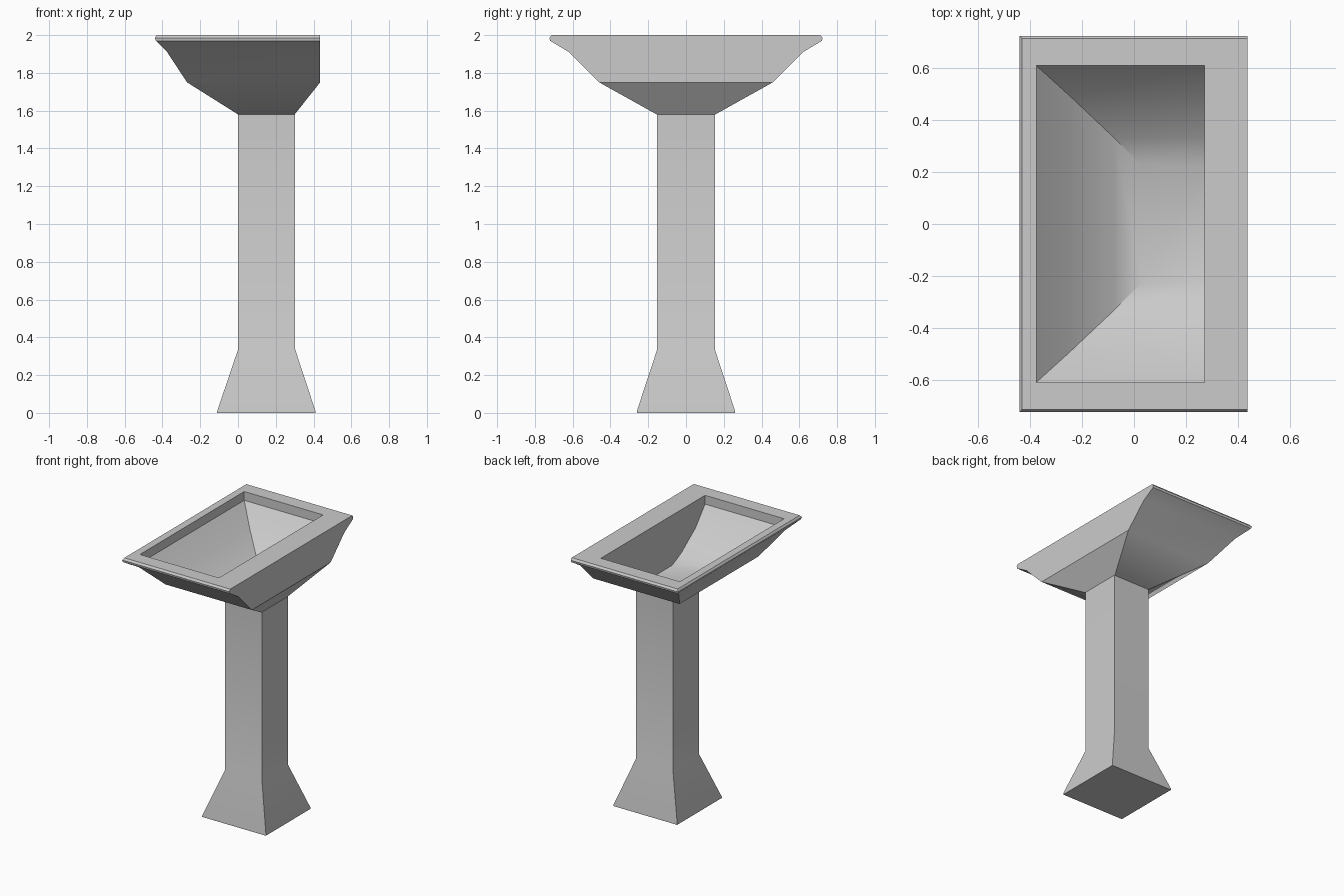
import bpy, bmesh, math

if "Cube" in bpy.data.objects:
    bpy.data.objects.remove(bpy.data.objects["Cube"])


def loft(name, rings):
    """Skin rectangular rings (x_min, x_max, half_depth, z) and cap both ends."""
    bm = bmesh.new()
    loops = []
    for x0, x1, hy, z in rings:
        corners = [(x0, -hy), (x1, -hy), (x1, hy), (x0, hy)]
        loops.append([bm.verts.new((x, y, z)) for x, y in corners])
    for a, b in zip(loops, loops[1:]):
        for i in range(4):
            j = (i + 1) % 4
            bm.faces.new((a[i], a[j], b[j], b[i]))
    bm.faces.new(loops[0][::-1])
    bm.faces.new(loops[-1])
    bmesh.ops.recalc_face_normals(bm, faces=bm.faces)
    mesh = bpy.data.meshes.new(name)
    bm.to_mesh(mesh)
    bm.free()
    obj = bpy.data.objects.new(name, mesh)
    bpy.context.collection.objects.link(obj)
    bpy.ops.object.select_all(action='DESELECT')
    obj.select_set(True)
    bpy.context.view_layer.objects.active = obj
    bpy.ops.object.shade_smooth_by_angle(angle=math.radians(30))
    return obj


# Basin: stepped underside, rolled rim, then the recessed bowl with a flat wall side
loft("basin", [
    (0.00, 0.30, 0.155, 1.58),
    (-0.27, 0.435, 0.46, 1.75),
    (-0.375, 0.435, 0.62, 1.91),
    (-0.435, 0.435, 0.72, 1.97),
    (-0.44, 0.435, 0.723, 1.985),
    (-0.43, 0.435, 0.712, 2.00),
    (-0.375, 0.27, 0.608, 2.00),
    (-0.375, 0.27, 0.608, 1.935),
    (-0.25, 0.27, 0.495, 1.80),
    (-0.075, 0.27, 0.33, 1.68),
    (0.03, 0.27, 0.225, 1.63),
])

# Pedestal: flared foot running into a square column
loft("pedestal", [
    (-0.11, 0.41, 0.26, 0.0),
    (-0.11, 0.41, 0.26, 0.01),
    (0.00, 0.303, 0.153, 0.335),
    (0.00, 0.303, 0.153, 1.58),
])
